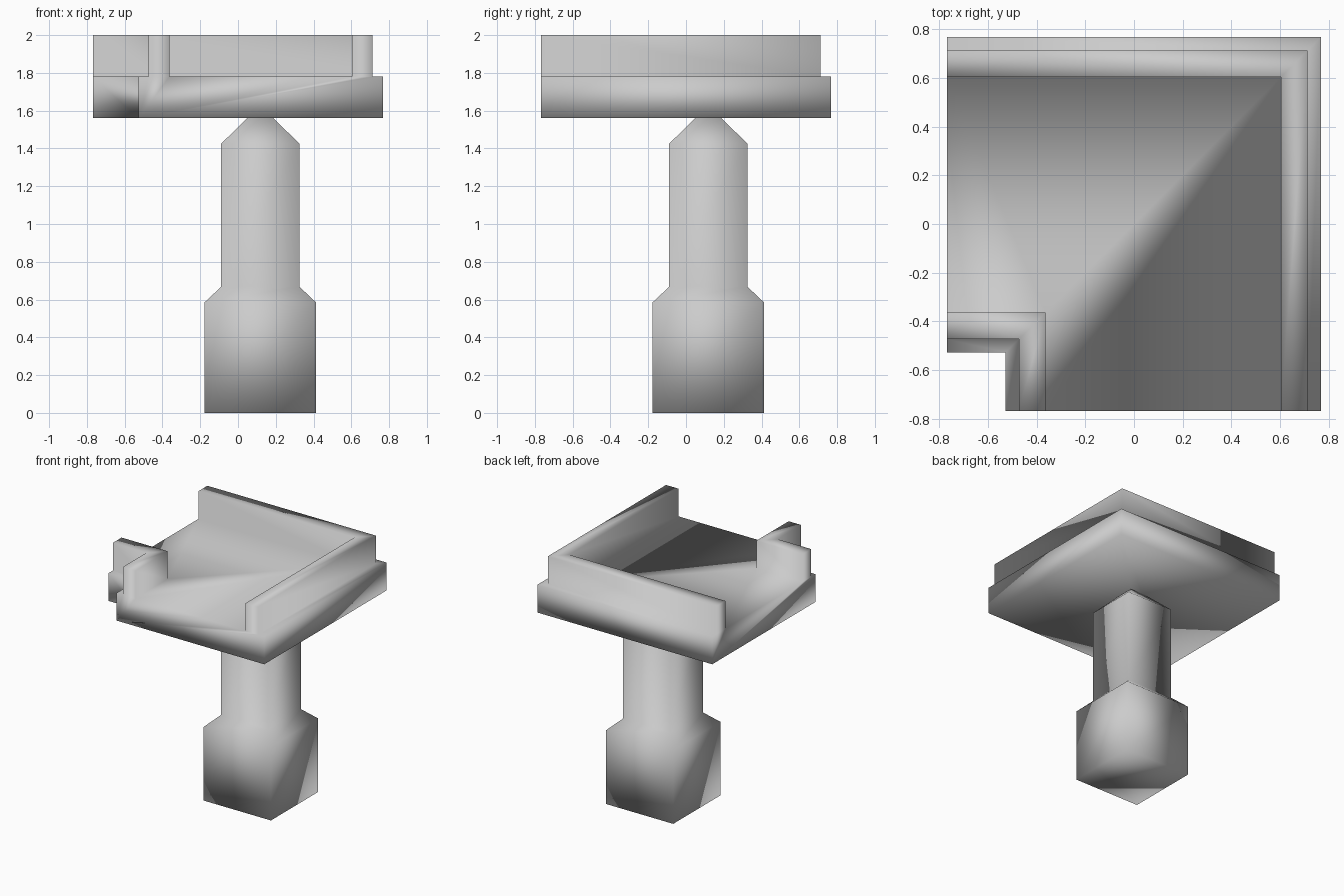
import bpy

cube = bpy.data.objects.get("Cube")
if cube:
    bpy.data.objects.remove(cube, do_unlink=True)

# Plain grey stone
stone = bpy.data.materials.new("grey_stone")
stone.use_nodes = True
colour = (0.6, 0.6, 0.6, 1)
stone.diffuse_color = colour
stone.node_tree.nodes["Principled BSDF"].inputs["Base Color"].default_value = colour


def loft(name, rings):
    """Skin equal-sized rings in order, cap both ends and shade smooth."""
    n = len(rings[0])
    verts = [p for ring in rings for p in ring]
    faces = [list(range(n))[::-1], list(range(len(verts) - n, len(verts)))]
    for r in range(len(rings) - 1):
        for k in range(n):
            a, b = r * n + k, r * n + (k + 1) % n
            faces.append((a, b, b + n, a + n))
    mesh = bpy.data.meshes.new(name)
    mesh.from_pydata(verts, [], faces)
    mesh.materials.append(stone)
    mesh.shade_smooth()
    obj = bpy.data.objects.new(name, mesh)
    bpy.context.collection.objects.link(obj)
    return obj


# Corner platform: one cross-section with two parapets, swept round a mitre
E = 0.768
BOTTOM, FLOOR, TOP = 1.56, 1.78, 2.0
section = [(-0.527, BOTTOM), (-0.527, FLOOR), (-0.473, FLOOR), (-0.473, TOP),
           (-0.363, TOP), (-0.363, FLOOR), (0.603, FLOOR), (0.603, TOP),
           (0.713, TOP), (0.713, FLOOR), (E, FLOOR), (E, BOTTOM)]
loft("corner_platform", [
    [(u, -E, z) for u, z in section],
    [(u, u, z) for u, z in section],
    [(-E, u, z) for u, z in section],
])

# Square pillar: wide plinth, sloped shoulder, shaft and tapered head
C = 0.118
levels = [(0.295, 0), (0.295, 0.585), (0.207, 0.668), (0.207, 1.425), (0.07, BOTTOM)]
corners = [(-1, -1), (1, -1), (1, 1), (-1, 1)]
loft("pillar", [[(C + h * x, C + h * y, z) for x, y in corners] for h, z in levels])
